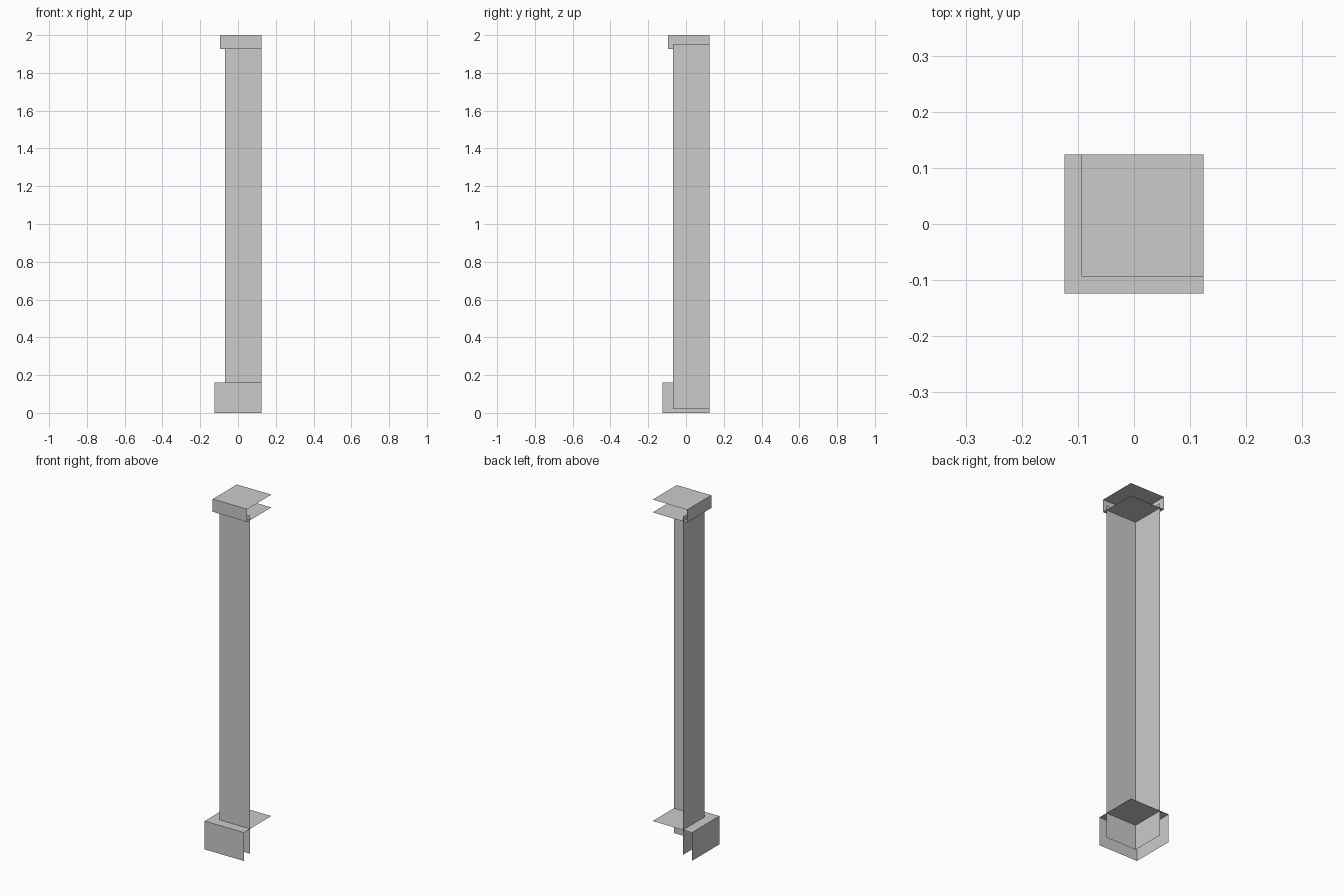
import bpy
import bmesh

if "Cube" in bpy.data.objects:
    bpy.data.objects.remove(bpy.data.objects["Cube"])

EDGE = 0.124  # back and right limit shared by every part


def corner_part(name, near, z0, z1, top=False, bottom=False):
    """Open corner shell: front and left walls, with optional horizontal sheets."""
    bm = bmesh.new()
    plan = [(near, near), (EDGE, near), (EDGE, EDGE), (near, EDGE)]
    low = [bm.verts.new((x, y, z0)) for x, y in plan]
    high = [bm.verts.new((x, y, z1)) for x, y in plan]
    bm.faces.new((low[0], low[1], high[1], high[0]))   # front wall
    bm.faces.new((low[3], low[0], high[0], high[3]))   # left wall
    if top:
        bm.faces.new(high)
    if bottom:
        bm.faces.new(low[::-1])
    loose = [v for v in bm.verts if not v.link_faces]
    bmesh.ops.delete(bm, geom=loose, context='VERTS')
    mesh = bpy.data.meshes.new(name)
    bm.to_mesh(mesh)
    bm.free()
    obj = bpy.data.objects.new(name, mesh)
    bpy.context.collection.objects.link(obj)
    return obj


# Plinth at the foot, plain shaft, and capping block
corner_part("pillar_base", -0.124, 0.0, 0.162, top=True)
corner_part("pillar_shaft", -0.068, 0.02, 1.954)
corner_part("pillar_cap", -0.094, 1.927, 2.0, top=True, bottom=True)
